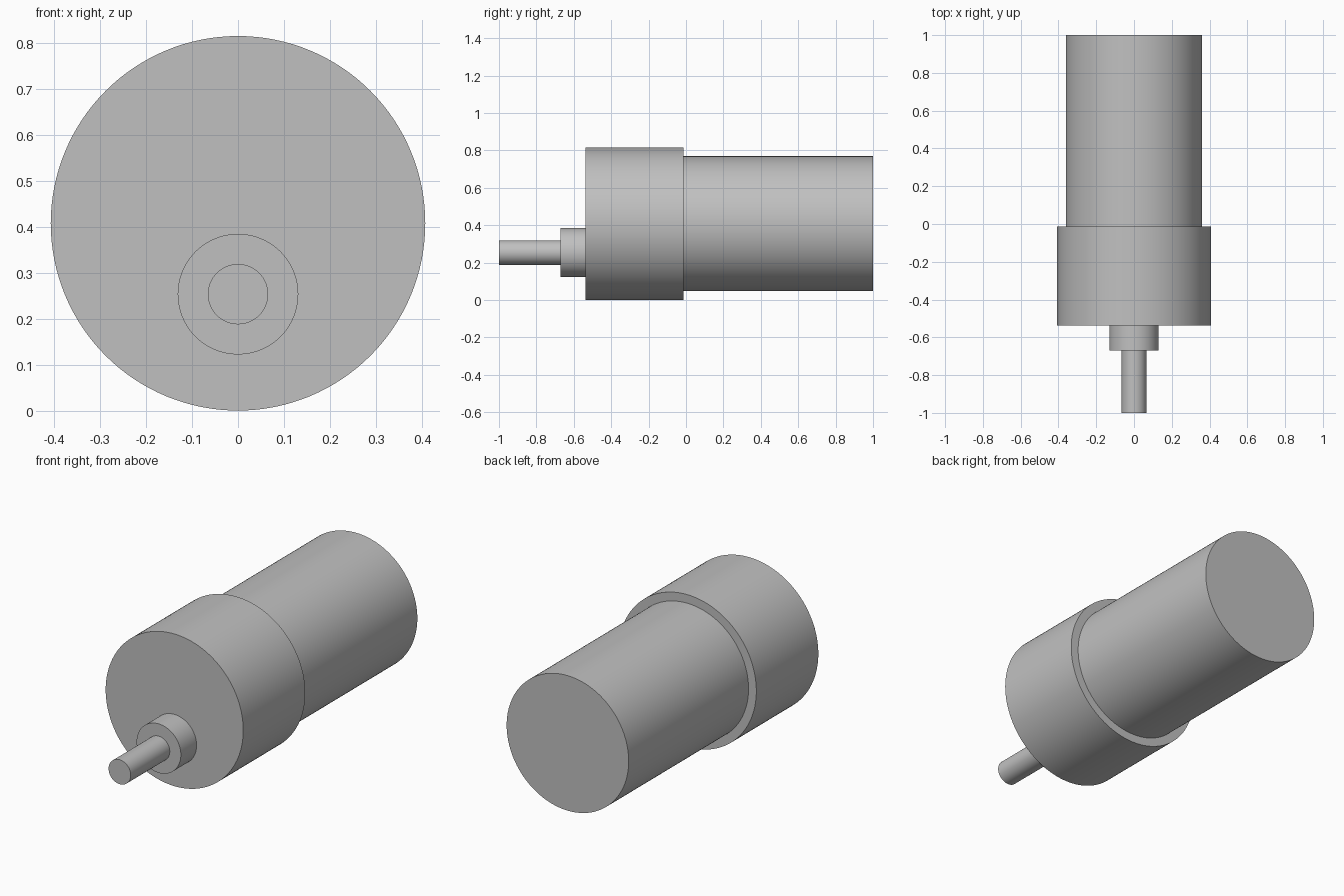
import bpy
import math

cube = bpy.data.objects.get("Cube")
if cube:
    bpy.data.objects.remove(cube, do_unlink=True)

# Single grey metal
metal = bpy.data.materials.new("grey metal")
metal.use_nodes = True
GREY = (0.53, 0.53, 0.53, 1.0)
metal.diffuse_color = GREY
metal.node_tree.nodes["Principled BSDF"].inputs["Base Color"].default_value = GREY

AXIS_Z = 0.408        # centre line of the motor
SHAFT_Z = 0.254       # offset centre line of the output shaft


def barrel(name, radius, front, back, height):
    """Smooth cylinder lying along y, from front to back."""
    bpy.ops.mesh.primitive_cylinder_add(
        vertices=128, radius=radius, depth=back - front,
        location=(0, (front + back) / 2, height),
        rotation=(math.pi / 2, 0, 0))
    part = bpy.context.object
    part.name = name
    part.data.materials.append(metal)
    bpy.ops.object.shade_smooth_by_angle(angle=math.radians(30))
    return part


# Motor can, wider gearbox, then the eccentric boss and shaft
barrel("motor_body", 0.361, -0.013, 1.0, AXIS_Z)
barrel("gearbox", 0.407, -0.537, -0.013, AXIS_Z)
barrel("shaft_boss", 0.131, -0.67, -0.537, SHAFT_Z)
barrel("output_shaft", 0.0655, -1.0, -0.67, SHAFT_Z)
